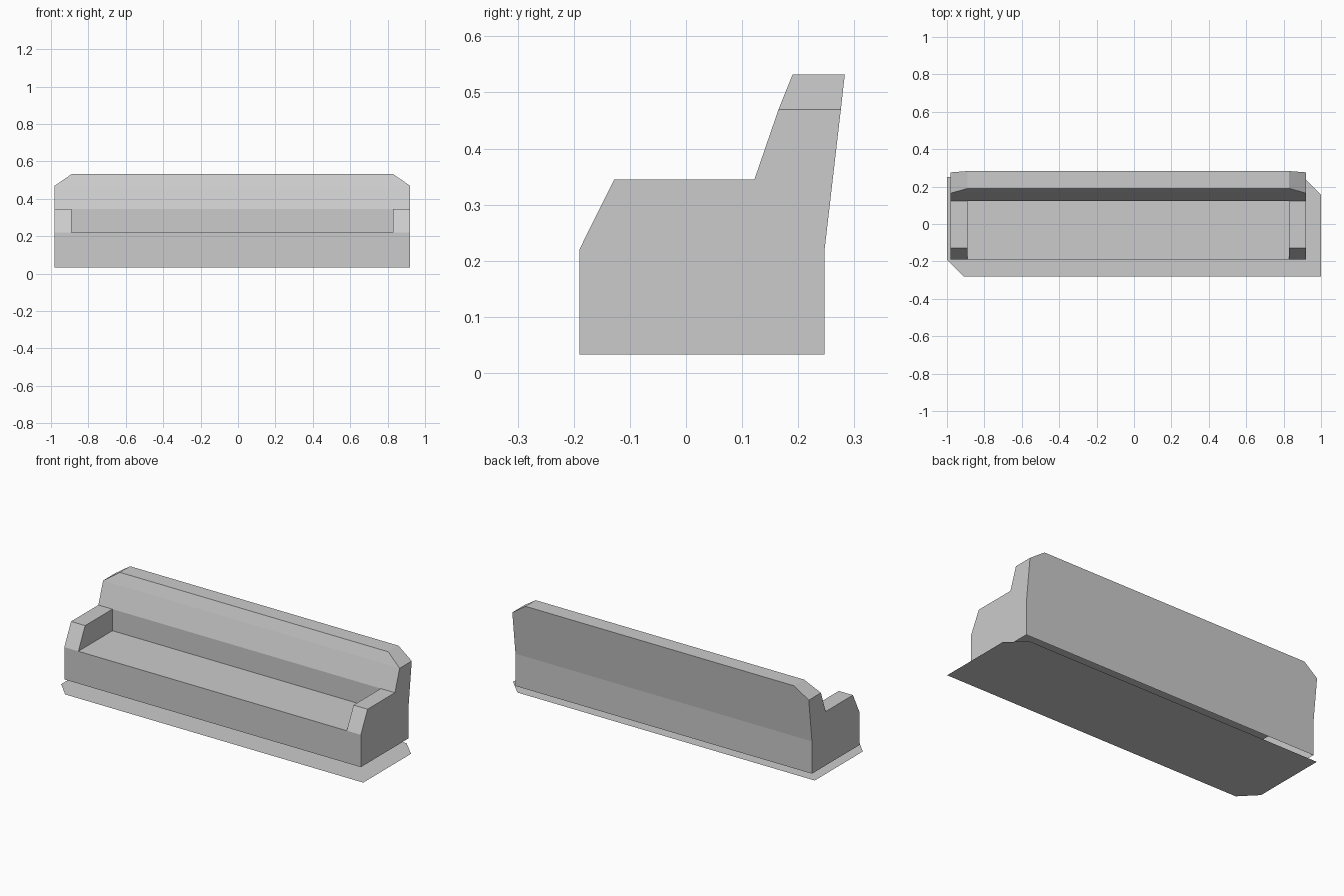
import bpy
import bmesh

cube = bpy.data.objects.get("Cube")
if cube:
    bpy.data.objects.remove(cube, do_unlink=True)

grey = bpy.data.materials.new("light_grey")
grey.use_nodes = True
colour = (0.6, 0.6, 0.6, 1)
grey.diffuse_color = colour
grey.node_tree.nodes["Principled BSDF"].inputs["Base Color"].default_value = colour


def finish(bm, name, x=0.0):
    """Weld the faces and turn them into a named object."""
    bmesh.ops.remove_doubles(bm, verts=bm.verts[:], dist=0.0005)
    mesh = bpy.data.meshes.new(name)
    bm.to_mesh(mesh)
    bm.free()
    mesh.materials.append(grey)
    obj = bpy.data.objects.new(name, mesh)
    obj.location.x = x
    bpy.context.collection.objects.link(obj)


def face(bm, points):
    bm.faces.new([bm.verts.new(p) for p in points])


def strip(bm, x0, x1, path):
    """Sweep a (y, z) path across the width from x0 to x1."""
    for p, q in zip(path, path[1:]):
        face(bm, [(x0, *p), (x1, *p), (x1, *q), (x0, *q)])


def side_face(bm, x, path, flip):
    points = [(x, *p) for p in path]
    face(bm, points[::-1] if flip else points)


# Half widths and side profile points (y, z)
HALF, INNER, OFFSET = 0.95, 0.86, -0.03
front_foot, front_top = (-0.19, 0.033), (-0.19, 0.22)
arm_front, arm_back = (-0.128, 0.345), (0.122, 0.345)
seat_back = (0.122, 0.22)
shoulder_front, crest_front = (0.165, 0.47), (0.19, 0.532)
crest_back, shoulder_back = (0.283, 0.532), (0.276, 0.47)
back_bend, back_foot = (0.247, 0.22), (0.247, 0.033)

# Seat with its front panel
bm = bmesh.new()
strip(bm, -HALF, HALF, [front_foot, front_top])
strip(bm, -INNER, INNER, [front_top, seat_back, arm_back])
finish(bm, "seat", OFFSET)

# Arms: sloped front, flat top, inner and outer sides
outer = [front_foot, front_top, arm_front, arm_back, shoulder_front,
         shoulder_back, back_bend, back_foot]
inner = [front_top, arm_front, arm_back, seat_back]
for name, s in (("left_arm", 1), ("right_arm", -1)):
    bm = bmesh.new()
    x0, x1 = sorted((s * INNER, s * HALF))
    strip(bm, x0, x1, [front_top, arm_front, arm_back])
    side_face(bm, s * HALF, outer, s > 0)
    side_face(bm, s * INNER, inner, s < 0)
    finish(bm, name, OFFSET)

# Backrest with clipped upper corners, open underneath
bm = bmesh.new()
strip(bm, -HALF, HALF, [arm_back, shoulder_front])
strip(bm, -HALF, HALF, [shoulder_back, back_bend, back_foot])
strip(bm, -INNER, INNER, [crest_front, crest_back])
for low, high, flip in ((shoulder_front, crest_front, False),
                        (shoulder_back, crest_back, True)):
    points = [(-HALF, *low), (HALF, *low), (INNER, *high), (-INNER, *high)]
    face(bm, points[::-1] if flip else points)
for s in (-1, 1):
    points = [(s * HALF, *shoulder_front), (s * INNER, *crest_front),
              (s * INNER, *crest_back), (s * HALF, *shoulder_back)]
    face(bm, points if s < 0 else points[::-1])
finish(bm, "backrest", OFFSET)

# Flat floor mat with two clipped corners
bm = bmesh.new()
outline = [(-1, -0.19), (-0.91, -0.282), (1, -0.282),
           (1, 0.155), (0.905, 0.25), (-1, 0.25)]
face(bm, [(x, y, 0) for x, y in outline])
finish(bm, "floor_mat")
